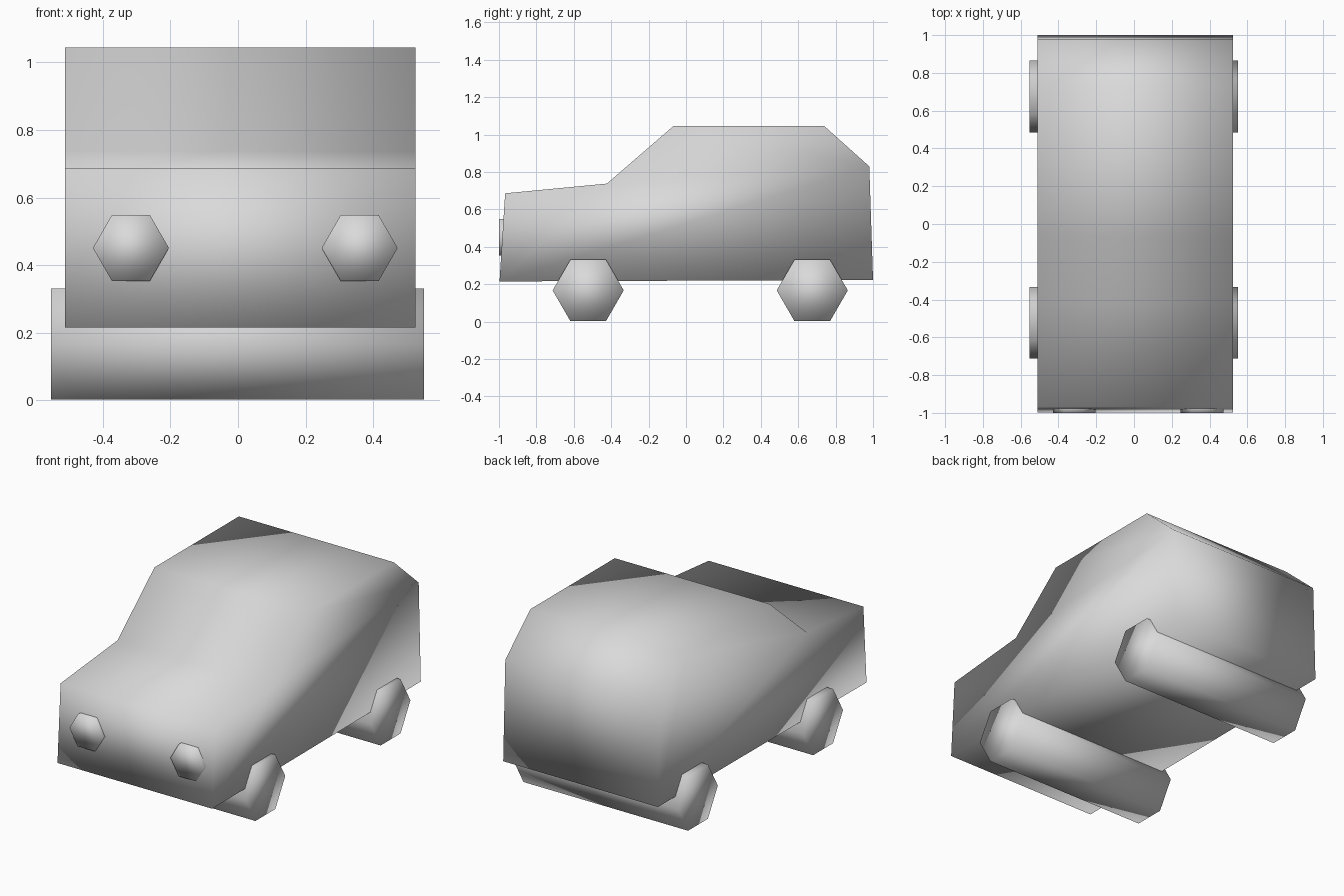
import bpy
import math

if "Cube" in bpy.data.objects:
    bpy.data.objects.remove(bpy.data.objects["Cube"])

grey = bpy.data.materials.new("plain grey")
grey.diffuse_color = (0.7, 0.7, 0.7, 1)
grey.use_nodes = True
grey.node_tree.nodes["Principled BSDF"].inputs["Base Color"].default_value = grey.diffuse_color


def prism(name, start, end):
    """Closed, fully smooth prism between two matching rings of points."""
    n = len(start)
    faces = [tuple(range(n)), tuple(reversed(range(n, 2 * n)))]
    faces += [(i, i + n, (i + 1) % n + n, (i + 1) % n) for i in range(n)]
    mesh = bpy.data.meshes.new(name)
    mesh.from_pydata(start + end, [], faces)
    mesh.materials.append(grey)
    mesh.polygons.foreach_set("use_smooth", [True] * len(mesh.polygons))
    obj = bpy.data.objects.new(name, mesh)
    bpy.context.collection.objects.link(obj)
    # outward normals
    import bmesh
    bm = bmesh.new()
    bm.from_mesh(mesh)
    bmesh.ops.recalc_face_normals(bm, faces=bm.faces)
    bm.to_mesh(mesh)
    bm.free()
    return obj


def hexagon(cu, cz, r):
    return [(cu + r * math.cos(math.pi / 3 * i), cz + r * math.sin(math.pi / 3 * i))
            for i in range(6)]


# Body: side profile (y, z) extruded across the width
profile = [(-0.997, 0.215), (-0.967, 0.686), (-0.423, 0.738), (-0.068, 1.045),
           (0.74, 1.045), (0.98, 0.83), (1.0, 0.223)]
prism("body", [(-0.512, y, z) for y, z in profile], [(0.525, y, z) for y, z in profile])

# Wheel rollers: six-sided, running the full width
for name, cy in (("front_wheels", -0.523), ("rear_wheels", 0.675)):
    ring = hexagon(cy, 0.167, 0.19)
    prism(name, [(-0.553, y, z) for y, z in ring], [(0.55, y, z) for y, z in ring])

# Headlights: six-sided discs set into the nose
for name, cx in (("left_headlight", -0.317), ("right_headlight", 0.36)):
    ring = hexagon(cx, 0.451, 0.1125)
    prism(name, [(x, -1.0, z) for x, z in ring], [(x, -0.94, z) for x, z in ring])
